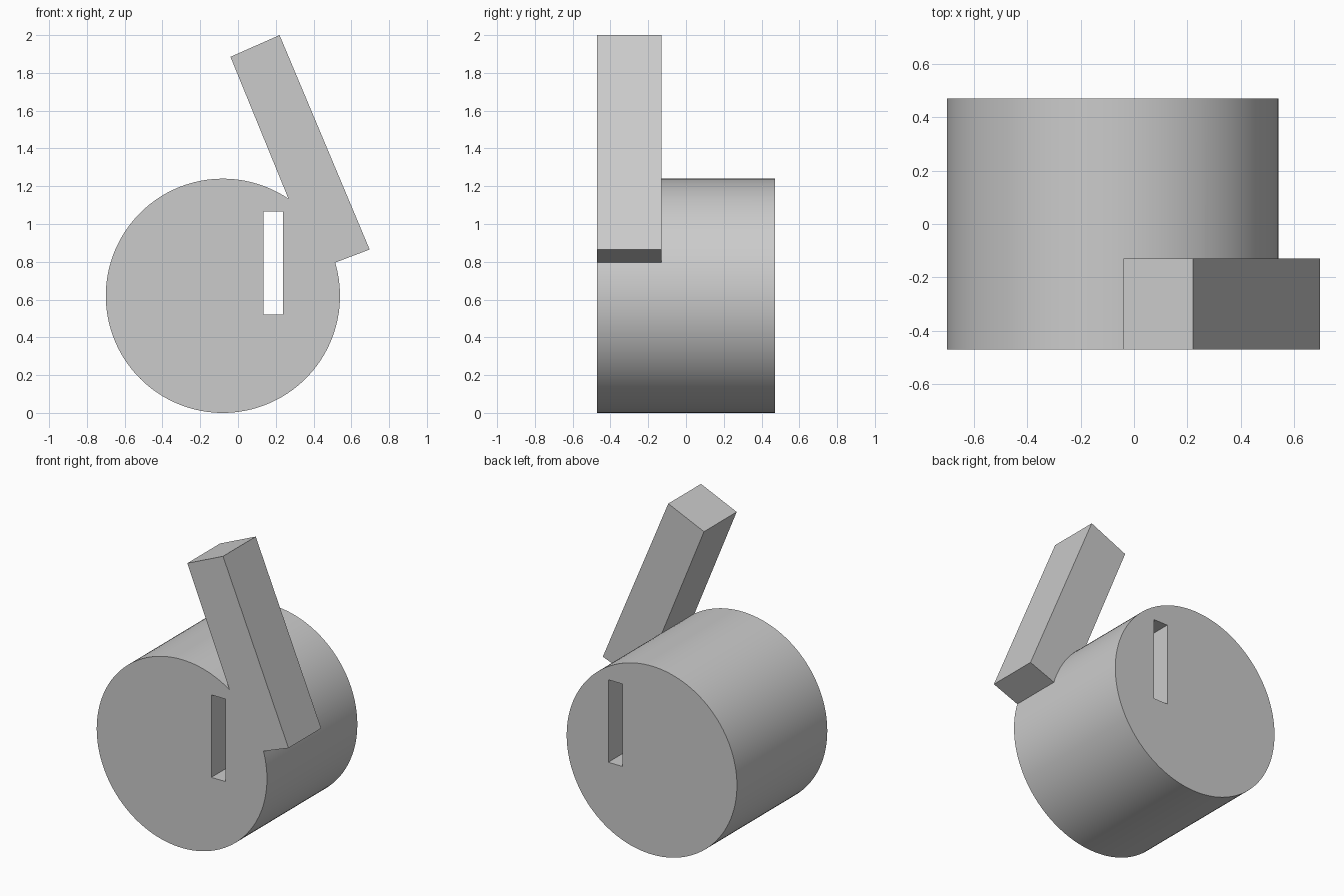
import bpy
import math
from mathutils import Vector

cube = bpy.data.objects.get("Cube")
if cube:
    bpy.data.objects.remove(cube, do_unlink=True)

FRONT, BACK = -0.47, 0.47
CENTRE_X, RADIUS = -0.08, 0.62

grey = bpy.data.materials.new("plain_grey")
grey.use_nodes = True
grey.diffuse_color = (0.6, 0.6, 0.6, 1)
grey.node_tree.nodes["Principled BSDF"].inputs["Base Color"].default_value = (0.6, 0.6, 0.6, 1)


def extrude_profile(name, profile, y0, y1):
    """Solid made from an anticlockwise x-z outline, swept from y0 to y1."""
    n = len(profile)
    verts = [(x, y, z) for y in (y0, y1) for x, z in profile]
    faces = [tuple(range(n)), tuple(reversed(range(n, 2 * n)))]
    faces += [(i, i + n, (i + 1) % n + n, (i + 1) % n) for i in range(n)]
    mesh = bpy.data.meshes.new(name)
    mesh.from_pydata(verts, [], faces)
    mesh.materials.append(grey)
    obj = bpy.data.objects.new(name, mesh)
    bpy.context.collection.objects.link(obj)
    return obj


def combine(target, tool, operation):
    """Apply an exact boolean, then drop the tool object."""
    mod = target.modifiers.new(operation.lower(), 'BOOLEAN')
    mod.operation, mod.object, mod.solver = operation, tool, 'EXACT'
    bpy.context.view_layer.objects.active = target
    bpy.ops.object.modifier_apply(modifier=mod.name)
    bpy.data.objects.remove(tool, do_unlink=True)


# Round drum lying along y
steps = 128
circle = [(CENTRE_X + RADIUS * math.cos(math.tau * i / steps),
           RADIUS + RADIUS * math.sin(math.tau * i / steps)) for i in range(steps)]
drum = extrude_profile("drum_with_lever", circle, FRONT, BACK)

# Leaning lever, flush with the drum's front face
lever = extrude_profile(
    "lever", [(0.42, 0.76), (0.697, 0.865), (0.22, 2.0), (-0.04, 1.885)], FRONT, -0.13)
combine(drum, lever, 'UNION')

# Upright slot right through the drum
slot = extrude_profile(
    "slot_cutter", [(0.135, 0.522), (0.237, 0.522), (0.237, 1.065), (0.135, 1.065)],
    FRONT - 0.1, BACK + 0.1)
slot.hide_render = True
combine(drum, slot, 'DIFFERENCE')

# Smooth round wall, crisp rims and flat sides
bpy.ops.object.select_all(action='DESELECT')
drum.select_set(True)
bpy.context.view_layer.objects.active = drum
bpy.ops.object.shade_smooth_by_angle(angle=math.radians(20))
